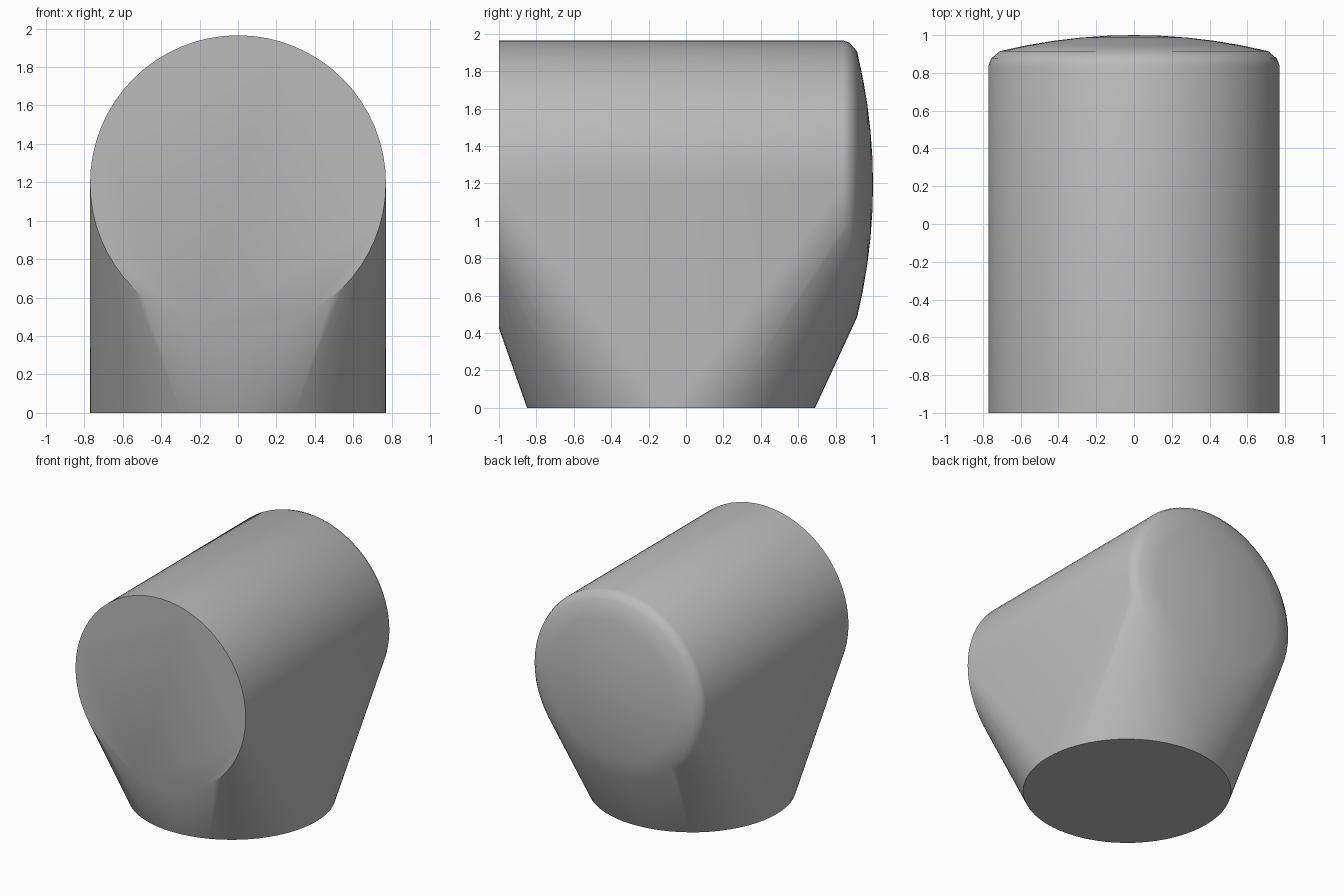
import bpy, bmesh
from math import sin, cos, pi, radians, sqrt

cube = bpy.data.objects.get("Cube")
if cube:
    bpy.data.objects.remove(cube)

SEGMENTS = 64
RADIUS = 0.77
AXIS_Z = 1.195       # height of the horizontal barrel axis
BASE_Y = -0.08       # centre of the round foot

grey = bpy.data.materials.new("plain grey")
grey.use_nodes = True
colour = (0.5, 0.5, 0.5, 1.0)
grey.diffuse_color = colour
grey.node_tree.nodes["Principled BSDF"].inputs["Base Color"].default_value = colour

bm = bmesh.new()


def ring(radius, place):
    """Add a circle of points; place maps its two coordinates into space."""
    for i in range(SEGMENTS):
        a = 2 * pi * i / SEGMENTS
        bm.verts.new(place(radius * cos(a), radius * sin(a)))


# Round foot
ring(RADIUS, lambda u, v: (u, BASE_Y + v, 0))

# Barrel: flat front, rounded rear edge
barrel = [(-1.0, RADIUS), (0.84, RADIUS), (0.875, 0.757), (0.915, 0.71)]

# Shallow spherical dome at the rear
rim_y, rim_r = barrel[-1]
rise = 1.0 - rim_y
dome_r = (rim_r ** 2 + rise ** 2) / (2 * rise)
for f in (0.8, 0.6, 0.4, 0.2):
    r = rim_r * f
    barrel.append((1.0 - dome_r + sqrt(dome_r ** 2 - r ** 2), r))
for y, r in barrel:
    ring(r, lambda u, v: (u, y, AXIS_Z + v))
bm.verts.new((0, 1.0, AXIS_Z))

# Skin wrapped tightly around foot and barrel
hull = bmesh.ops.convex_hull(bm, input=bm.verts[:])
loose = [v for v in bm.verts if not v.link_faces]
bmesh.ops.delete(bm, geom=loose, context='VERTS')
bmesh.ops.dissolve_limit(bm, angle_limit=radians(0.3),
                         verts=bm.verts[:], edges=bm.edges[:])
bmesh.ops.recalc_face_normals(bm, faces=bm.faces[:])

mesh = bpy.data.meshes.new("elbow_body")
bm.to_mesh(mesh)
bm.free()
mesh.materials.append(grey)
body = bpy.data.objects.new("elbow_body", mesh)
bpy.context.collection.objects.link(body)

bpy.ops.object.select_all(action='DESELECT')
body.select_set(True)
bpy.context.view_layer.objects.active = body
bpy.ops.object.shade_smooth_by_angle(angle=radians(30))
